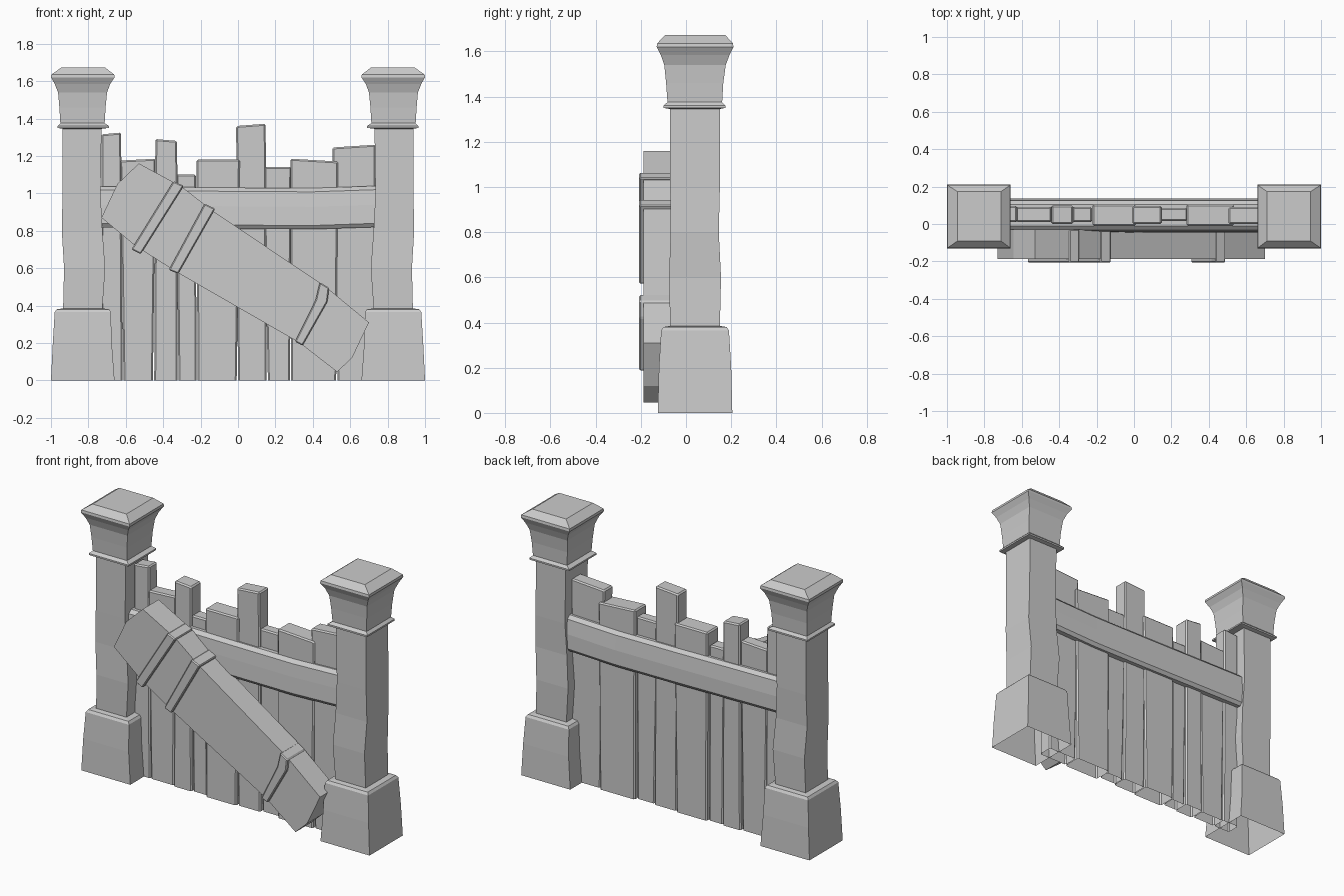
import bpy, bmesh


def finish(name, bm, bevel=0.0):
    """Bevel edges above the ground, leave the underside open, make the object."""
    bmesh.ops.recalc_face_normals(bm, faces=bm.faces)
    ground = [f for f in bm.faces if all(v.co.z < 0.001 for v in f.verts)]
    bmesh.ops.delete(bm, geom=ground, context='FACES_ONLY')
    if bevel:
        edges = [e for e in bm.edges if not e.is_boundary]
        bmesh.ops.bevel(bm, geom=edges, offset=bevel, segments=1,
                        affect='EDGES', clamp_overlap=True)
    mesh = bpy.data.meshes.new(name)
    bm.to_mesh(mesh)
    bm.free()
    ob = bpy.data.objects.new(name, mesh)
    bpy.context.collection.objects.link(ob)
    return ob


def slab(name, outline, y0, y1, bevel=0.0):
    """Extrude an outline in the x-z plane from y0 to y1."""
    bm = bmesh.new()
    front = [bm.verts.new((x, y0, z)) for x, z in outline]
    back = [bm.verts.new((x, y1, z)) for x, z in outline]
    bm.faces.new(front)
    bm.faces.new(back[::-1])
    n = len(outline)
    for i in range(n):
        j = (i + 1) % n
        bm.faces.new((front[i], back[i], back[j], front[j]))
    return finish(name, bm, bevel)


def post(name, side, levels):
    """Stack rectangular rings: z, inner x, outer x, front y, back y."""
    bm = bmesh.new()
    rings = []
    for z, xi, xo, yf, yb in levels:
        rings.append([bm.verts.new((side * x, y, z)) for x, y in
                      ((xi, yf), (xo, yf), (xo, yb), (xi, yb))])
    for a, b in zip(rings, rings[1:]):
        for i in range(4):
            j = (i + 1) % 4
            bm.faces.new((a[i], a[j], b[j], b[i]))
    bm.faces.new(rings[0])
    bm.faces.new(rings[-1])
    return finish(name, bm)


# Posts: flared base, uneven shaft, collar and flared cap
levels = [
    (0.00, 0.66, 1.00, -0.125, 0.205),
    (0.20, 0.675, 0.99, -0.12, 0.20),
    (0.365, 0.68, 0.98, -0.11, 0.19),
    (0.38, 0.69, 0.97, -0.10, 0.18),
    (0.385, 0.725, 0.935, -0.07, 0.15),
    (0.60, 0.71, 0.93, -0.075, 0.155),
    (0.80, 0.725, 0.942, -0.068, 0.145),
    (1.00, 0.735, 0.938, -0.07, 0.15),
    (1.345, 0.73, 0.937, -0.07, 0.15),
    (1.35, 0.69, 0.965, -0.10, 0.175),
    (1.36, 0.69, 0.965, -0.10, 0.175),
    (1.375, 0.713, 0.95, -0.082, 0.16),
    (1.46, 0.708, 0.955, -0.088, 0.165),
    (1.54, 0.70, 0.962, -0.096, 0.176),
    (1.585, 0.683, 0.98, -0.112, 0.193),
    (1.62, 0.66, 1.00, -0.13, 0.21),
    (1.635, 0.662, 0.998, -0.128, 0.208),
    (1.672, 0.71, 0.945, -0.092, 0.174),
]
post("left_post", -1, levels)
post("right_post", 1, levels)

# Planks: bottom left/right x, top left/right x, top left/right z, front/back y
planks = [
    (-0.73, -0.617, -0.73, -0.625, 1.315, 1.325, 0.01, 0.095),
    (-0.612, -0.455, -0.63, -0.44, 1.175, 1.185, 0.01, 0.09),
    (-0.448, -0.323, -0.442, -0.325, 1.29, 1.28, 0.00, 0.10),
    (-0.318, -0.222, -0.33, -0.225, 1.10, 1.10, 0.01, 0.09),
    (-0.216, -0.007, -0.222, 0.01, 1.18, 1.18, -0.01, 0.105),
    (0.00, 0.153, -0.01, 0.148, 1.36, 1.372, 0.00, 0.095),
    (0.16, 0.278, 0.135, 0.285, 1.14, 1.14, 0.015, 0.085),
    (0.283, 0.525, 0.28, 0.535, 1.185, 1.17, -0.01, 0.105),
    (0.532, 0.73, 0.505, 0.735, 1.245, 1.26, 0.00, 0.09),
]
for i, (bl, br, tl, tr, zl, zr, y0, y1) in enumerate(planks):
    slab(f"plank_{i + 1}", [(bl, 0), (br, 0), (tr, zr), (tl, zl)], y0, y1, 0.008)

# Cross rail: a chamfered beam passing around the planks, slightly sagging
section = [(-0.03, 0.81), (-0.045, 0.83), (-0.04, 0.93), (-0.033, 1.01), (-0.01, 1.03),
           (0.105, 1.03), (0.125, 1.01), (0.135, 0.92), (0.135, 0.83), (0.12, 0.81)]
bm = bmesh.new()
rings = [[bm.verts.new((x, y, z + dz)) for y, z in section]
         for x, dz in ((-0.75, 0.008), (0.0, 0.0), (0.4, -0.002), (0.75, 0.01))]
for a, b in zip(rings, rings[1:]):
    for i in range(len(section)):
        j = (i + 1) % len(section)
        bm.faces.new((a[i], a[j], b[j], b[i]))
bm.faces.new(rings[0])
bm.faces.new(rings[-1])
finish("cross_rail", bm)

# Diagonal brace with broken, pointed ends
slab("diagonal_brace", [
    (-0.53, 1.16), (-0.645, 1.05), (-0.73, 0.87), (-0.55, 0.72), (-0.33, 0.58),
    (0.33, 0.20), (0.53, 0.045), (0.61, 0.12), (0.70, 0.31), (0.47, 0.50),
    (-0.14, 0.91), (-0.30, 1.035)], -0.187, -0.03)

# Straps wrapped around the brace
straps = [
    [(-0.345, 1.065), (-0.57, 0.70), (-0.52, 0.675), (-0.29, 1.04)],
    [(-0.178, 0.945), (-0.37, 0.59), (-0.32, 0.57), (-0.122, 0.918)],
    [(0.437, 0.525), (0.415, 0.43), (0.305, 0.207), (0.345, 0.185),
     (0.478, 0.42), (0.487, 0.495)],
]
for i, outline in enumerate(straps):
    slab(f"brace_strap_{i + 1}", outline, -0.207, -0.03, 0.006)
